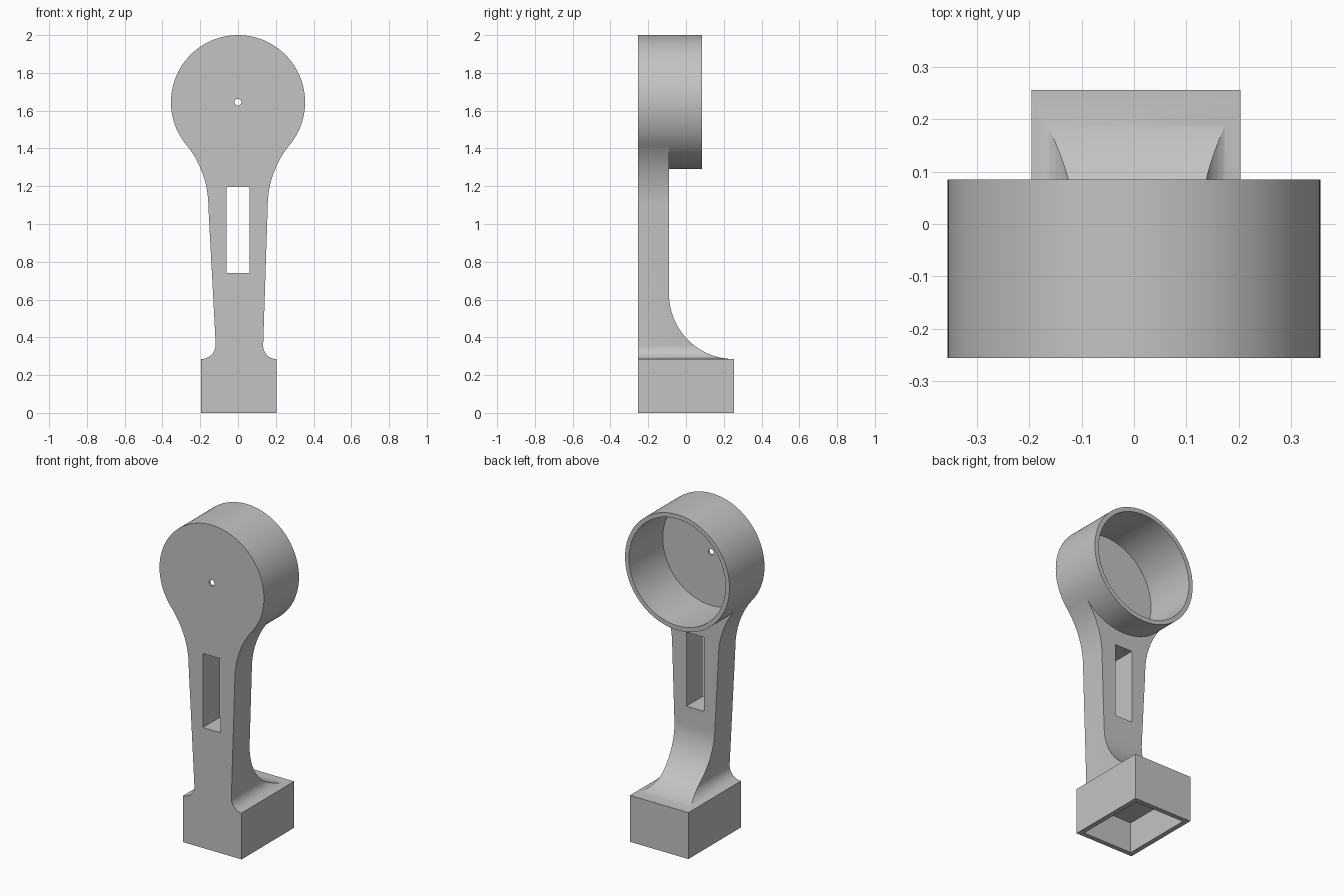
import bpy
import bmesh
from math import cos, sin, radians, pi
from mathutils import Matrix, Vector

cube = bpy.data.objects.get("Cube")
if cube:
    bpy.data.objects.remove(cube, do_unlink=True)

# Single plain grey finish
grey = bpy.data.materials.new("plain grey")
grey.use_nodes = True
colour = (0.55, 0.55, 0.55, 1)
grey.diffuse_color = colour
grey.node_tree.nodes["Principled BSDF"].inputs["Base Color"].default_value = colour


def finish(name, bm):
    bmesh.ops.recalc_face_normals(bm, faces=bm.faces[:])
    mesh = bpy.data.meshes.new(name)
    bm.to_mesh(mesh)
    bm.free()
    mesh.materials.append(grey)
    obj = bpy.data.objects.new(name, mesh)
    bpy.context.collection.objects.link(obj)
    return obj


def prism(name, points, offset):
    """Close a flat outline and extrude it along offset."""
    bm = bmesh.new()
    face = bm.faces.new([bm.verts.new(p) for p in points])
    made = bmesh.ops.extrude_face_region(bm, geom=[face])["geom"]
    verts = [v for v in made if isinstance(v, bmesh.types.BMVert)]
    bmesh.ops.translate(bm, verts=verts, vec=Vector(offset))
    return finish(name, bm)


def box(name, x, y, z):
    return prism(name, [(x[0], y[0], z[0]), (x[1], y[0], z[0]), (x[1], y[1], z[0]), (x[0], y[1], z[0])],
                 (0, 0, z[1] - z[0]))


def disc(name, radius, y0, y1, sides):
    """Cylinder along y on the head's centre line."""
    ring = arc(0, HEAD_Z, radius, 0, 360, sides)[:-1]
    return prism(name, [(x, y0, z) for x, z in ring], (0, y1 - y0, 0))


def arc(cx, cz, r, start, end, steps):
    angles = [radians(start + (end - start) * i / steps) for i in range(steps + 1)]
    return [(cx + r * cos(a), cz + r * sin(a)) for a in angles]


def combine(target, other, operation):
    mod = target.modifiers.new(operation, "BOOLEAN")
    mod.operation = operation
    mod.solver = "EXACT"
    mod.object = other
    bpy.context.view_layer.objects.active = target
    bpy.ops.object.modifier_apply(modifier=mod.name)
    bpy.data.objects.remove(other, do_unlink=True)


HEAD_Z, HEAD_R = 1.645, 0.355
FRONT, BACK, BASE_TOP = -0.255, 0.255, 0.285
LEFT, RIGHT = -0.195, 0.203


# Neck outline: flares into the head above and into the base below
def edge(side, base_x, waist):
    fillet = abs(base_x) - waist
    low = arc(-abs(base_x), BASE_TOP + fillet, fillet, -90, 0, 10)
    high = arc(-0.672, 1.093, 0.515, 0, 39.4, 20)
    high = [(x, z) for x, z in high]
    pts = [(-0.18, 0.25)] + low + high + [(-0.2, 1.6)]
    return [(-side * x, FRONT, z) for x, z in pts]


outline = edge(1, RIGHT, 0.133) + edge(-1, LEFT, 0.118)[::-1]
stand = prism("stand", outline, (0, 0.505, 0))

# Side outline: slim plate that sweeps back onto the base
sweep = arc(0.255, 0.63, 0.345, 180, 270, 32)
side = [(-0.3, 2.1), (-0.09, 2.1)] + sweep + [(0.255, 0.2), (-0.3, 0.2)]
combine(stand, prism("side_limit", [(-0.5, y, z) for y, z in side], (1, 0, 0)), "INTERSECT")

# Head drum and base block
combine(stand, disc("head_drum", HEAD_R, FRONT, 0.085, 128), "UNION")
combine(stand, box("base_block", (LEFT, RIGHT), (FRONT, BACK), (0, BASE_TOP)), "UNION")

# Head cup, centre hole, neck slot and hollow underside
combine(stand, disc("cup_cutter", 0.328, -0.243, 0.3, 128), "DIFFERENCE")
combine(stand, disc("hole_cutter", 0.018, -0.4, 0.1, 24), "DIFFERENCE")
combine(stand, box("slot_cutter", (-0.06, 0.06), (-0.4, 0.1), (0.74, 1.195)), "DIFFERENCE")
combine(stand, box("base_cutter", (LEFT + 0.03, RIGHT - 0.03), (FRONT + 0.03, BACK - 0.03),
                   (-0.1, 0.19)), "DIFFERENCE")

# Smooth the curved walls and keep the edges crisp
bpy.ops.object.select_all(action="DESELECT")
stand.select_set(True)
bpy.context.view_layer.objects.active = stand
bpy.ops.object.shade_smooth_by_angle(angle=radians(25))
